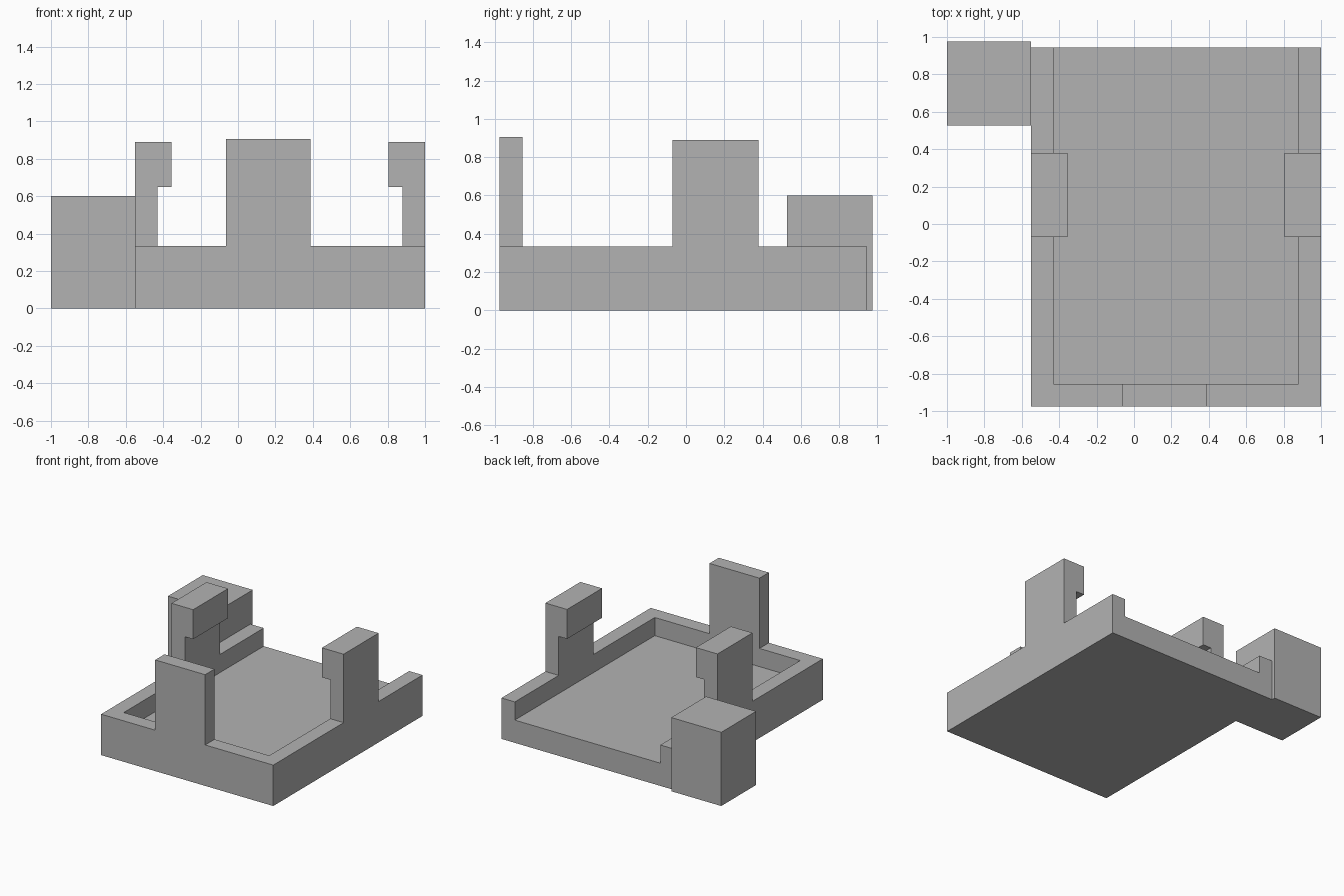
import bpy
import bmesh
from mathutils import Vector

cube = bpy.data.objects.get("Cube")
if cube:
    bpy.data.objects.remove(cube, do_unlink=True)

GREY = 0.45
mat = bpy.data.materials.new("plain_grey")
mat.use_nodes = True
mat.diffuse_color = (GREY, GREY, GREY, 1)
mat.node_tree.nodes["Principled BSDF"].inputs["Base Color"].default_value = (GREY, GREY, GREY, 1)

# Main dimensions
LEFT, RIGHT = 1.0, -0.55
FRONT, BACK = -0.975, 0.945
WALL = 0.12
RIM, FLOOR = 0.333, 0.185
POST_TOP, FRONT_POST_TOP = 0.89, 0.905
LIP_BOTTOM, LIP_DEPTH = 0.65, 0.075
POST = (-0.07, 0.38)
FRONT_POST = (-0.063, 0.387)
IN_FRONT = FRONT + WALL


def prism(name, outline, axis, start, end):
    """Extrude a closed outline along the x or y axis; outline is (other axis, z)."""
    def place(u, z):
        return (start, u, z) if axis == "x" else (u, start, z)

    bm = bmesh.new()
    face = bm.faces.new([bm.verts.new(place(u, z)) for u, z in outline])
    extruded = bmesh.ops.extrude_face_region(bm, geom=[face], use_keep_orig=True)
    moved = [v for v in extruded["geom"] if isinstance(v, bmesh.types.BMVert)]
    step = end - start
    offset = Vector((step, 0, 0)) if axis == "x" else Vector((0, step, 0))
    bmesh.ops.translate(bm, verts=moved, vec=offset)
    bmesh.ops.recalc_face_normals(bm, faces=bm.faces)
    mesh = bpy.data.meshes.new(name)
    bm.to_mesh(mesh)
    bm.free()
    mesh.materials.append(mat)
    obj = bpy.data.objects.new(name, mesh)
    bpy.context.collection.objects.link(obj)
    return obj


def rectangle(a, b, low, high):
    return [(a, low), (b, low), (b, high), (a, high)]


def wall_with_post(a, b, post, top):
    """Low wall from a to b with a tall post rising out of it."""
    p, q = post
    return [(a, 0), (b, 0), (b, RIM), (q, RIM), (q, top), (p, top), (p, RIM), (a, RIM)]


# Tray floor, open at the back
prism("tray_floor", rectangle(RIGHT + WALL, LEFT - WALL, 0, FLOOR), "y", IN_FRONT, BACK)

# Front wall with its plain post
prism("front_wall", wall_with_post(RIGHT, LEFT, FRONT_POST, FRONT_POST_TOP), "y", FRONT, IN_FRONT)

# Side walls with posts and inward gripping lips
for side, outer, inward in (("left", LEFT, -1), ("right", RIGHT, 1)):
    inner = outer + inward * WALL
    prism(side + "_wall", wall_with_post(IN_FRONT, BACK, POST, POST_TOP), "x", outer, inner)
    prism(side + "_lip", rectangle(*POST, LIP_BOTTOM, POST_TOP), "x", inner, inner + inward * LIP_DEPTH)

# Solid block at the back right corner
prism("corner_block", rectangle(-1.0, RIGHT, 0, 0.6), "y", 0.527, 0.975)
